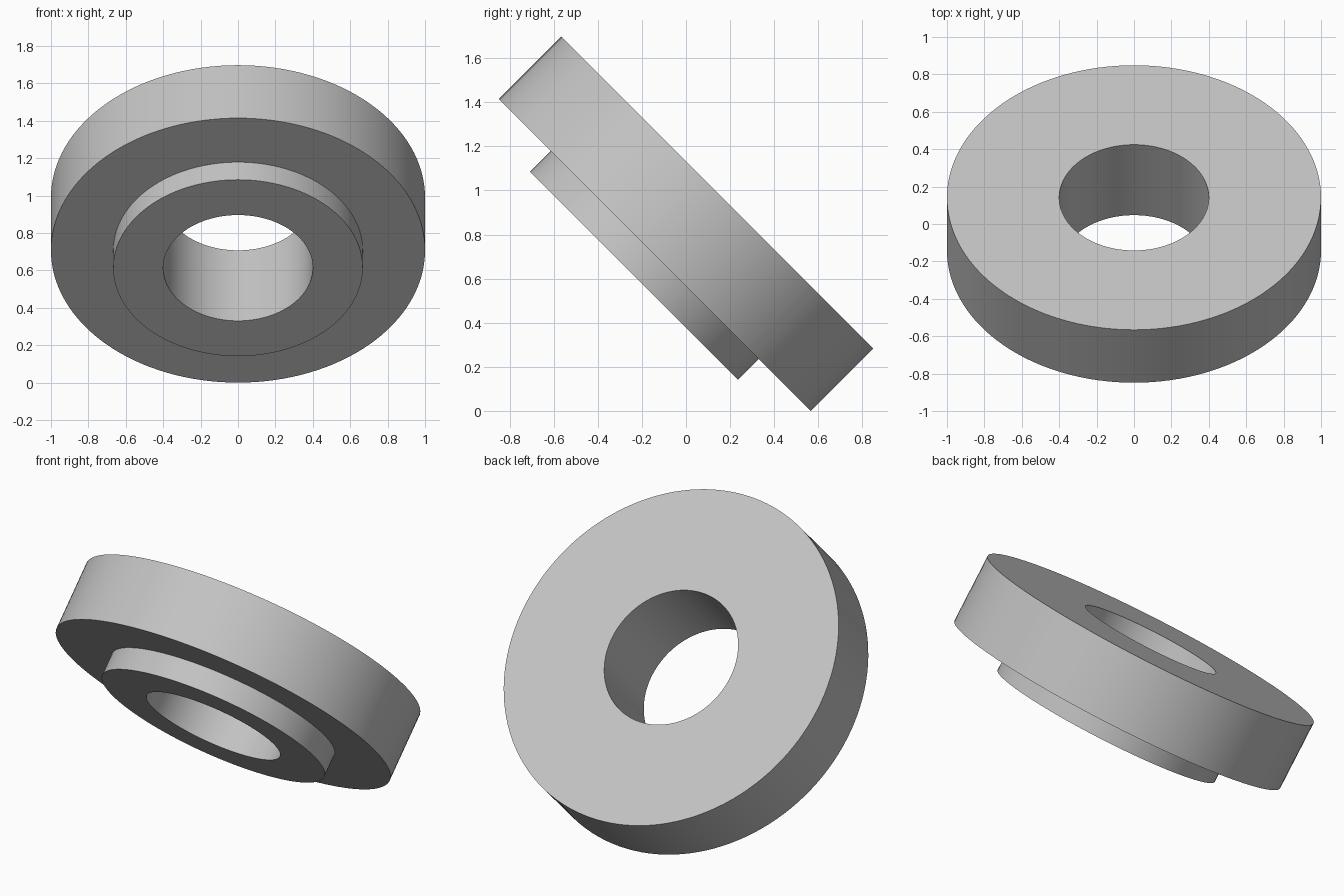
import bpy, bmesh, math
from mathutils import Matrix

cube = bpy.data.objects.get("Cube")
if cube:
    bpy.data.objects.remove(cube, do_unlink=True)

SEGMENTS = 128
BORE, BOSS, RIM = 0.4, 0.667, 1.0
HALF = 0.2            # half the flange thickness
BOSS_DEPTH = 0.133

# Plain grey metal
grey = bpy.data.materials.new("plain grey")
grey.use_nodes = True
colour = (0.55, 0.55, 0.55, 1)
grey.diffuse_color = colour
grey.node_tree.nodes["Principled BSDF"].inputs["Base Color"].default_value = colour

# Closed cross-section (radius, height) of the stepped ring, turned about z
low = -HALF - BOSS_DEPTH
profile = [(BORE, low), (BOSS, low), (BOSS, -HALF),
           (RIM, -HALF), (RIM, HALF), (BORE, HALF)]
bm = bmesh.new()
verts = [bm.verts.new((r, 0, z)) for r, z in profile]
edges = [bm.edges.new((v, verts[i - 1])) for i, v in enumerate(verts)]
bmesh.ops.spin(bm, geom=verts + edges, cent=(0, 0, 0), axis=(0, 0, 1),
               angle=math.tau, steps=SEGMENTS, use_merge=True)
bmesh.ops.remove_doubles(bm, verts=bm.verts, dist=0.0001)
bmesh.ops.recalc_face_normals(bm, faces=bm.faces)

# Tilt the ring back and stand its lowest edge on the floor
bm.transform(Matrix.Rotation(math.radians(-45), 4, "X"))
lowest = min(v.co.z for v in bm.verts)
bm.transform(Matrix.Translation((0, 0, -lowest)))

mesh = bpy.data.meshes.new("stepped_ring")
bm.to_mesh(mesh)
bm.free()
mesh.materials.append(grey)
ring = bpy.data.objects.new("stepped_ring", mesh)
bpy.context.collection.objects.link(ring)

# Smooth round walls with sharp rims
bpy.context.view_layer.objects.active = ring
ring.select_set(True)
bpy.ops.object.shade_smooth_by_angle(angle=math.radians(30))
